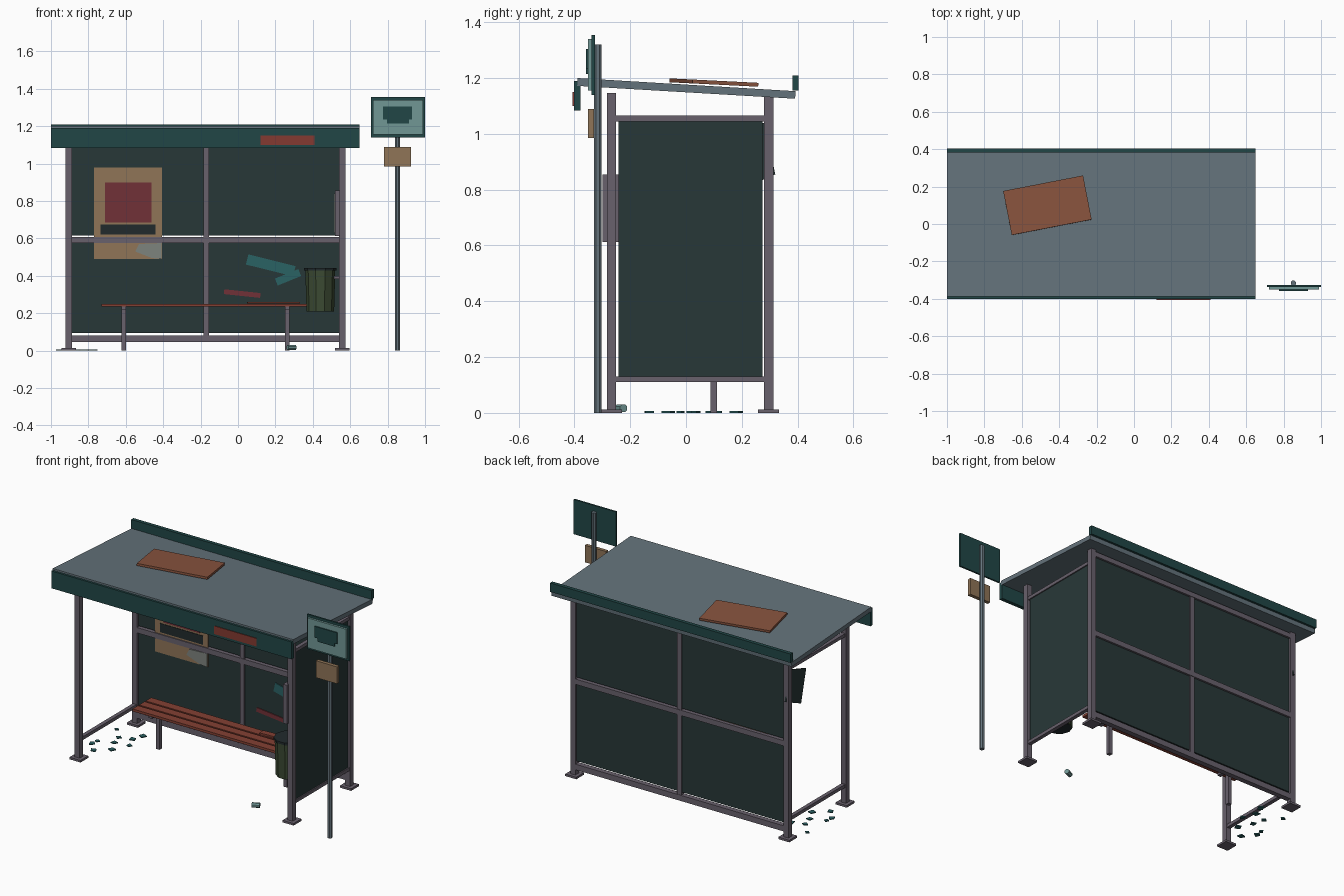
import bpy, bmesh, math, random
from mathutils import Matrix, Vector

if "Cube" in bpy.data.objects:
    bpy.data.objects.remove(bpy.data.objects["Cube"])

random.seed(4)


def mat(name, rgb):
    m = bpy.data.materials.new(name)
    m.diffuse_color = (*[(c / 255) ** 2.2 for c in rgb], 1)
    m.use_nodes = True
    m.node_tree.nodes["Principled BSDF"].inputs["Base Color"].default_value = m.diffuse_color
    return m


STEEL = mat("steel", (104, 97, 108))
ROOF = mat("roof_grey", (100, 114, 122))
TEAL = mat("dark_teal", (38, 72, 72))
GLASS = mat("dark_glass", (44, 58, 58))
WOOD = mat("red_wood", (130, 66, 54))
RUST = mat("rust", (135, 84, 64))
TAN = mat("tan_paper", (142, 116, 88))
RED = mat("faded_red", (112, 52, 58))
BLACK = mat("ink", (38, 46, 48))
PALE = mat("pale_teal", (112, 150, 148))
PAPER = mat("grey_paper", (125, 130, 125))
PAINT = mat("teal_paint", (46, 98, 100))
GREEN = mat("bin_green", (62, 76, 54))
ORANGE = mat("red_strip", (130, 60, 52))


def finish(name, bm, m):
    bmesh.ops.recalc_face_normals(bm, faces=bm.faces)
    me = bpy.data.meshes.new(name)
    bm.to_mesh(me)
    bm.free()
    me.materials.append(m)
    ob = bpy.data.objects.new(name, me)
    bpy.context.collection.objects.link(ob)
    return ob


def box(name, x, y, z, m, axis="Y", angle=0):
    """Box from (min, max) ranges, turned about its centre."""
    r = (x, y, z)
    bm = bmesh.new()
    bmesh.ops.create_cube(bm, size=1)
    size = [b - a for a, b in r]
    mid = Vector([(a + b) / 2 for a, b in r])
    bm.transform(Matrix.Translation(mid) @ Matrix.Rotation(math.radians(angle), 4, axis)
                 @ Matrix.Diagonal((*size, 1)))
    return finish(name, bm, m)


def prism(name, pts, axis, lo, hi, m):
    """Flat outline pushed from lo to hi along x, y or z."""
    def place(p, d):
        v = list(p)
        v.insert("XYZ".index(axis), d)
        return v
    bm = bmesh.new()
    f = bm.faces.new([bm.verts.new(place(p, lo)) for p in pts])
    new = bmesh.ops.extrude_face_region(bm, geom=[f])["geom"]
    off = Vector(place((0, 0), hi - lo))
    bmesh.ops.translate(bm, verts=[v for v in new if isinstance(v, bmesh.types.BMVert)], vec=off)
    return finish(name, bm, m)


def tube(name, loc, r0, r1, h, n, m, rot=Matrix()):
    bm = bmesh.new()
    bmesh.ops.create_cone(bm, cap_ends=True, segments=n, radius1=r0, radius2=r1, depth=h)
    bm.transform(Matrix.Translation(loc) @ rot @ Matrix.Rotation(math.pi / n, 4, "Z"))
    return finish(name, bm, m)


XL, XR, XM, YF, YB = -0.905, 0.557, -0.17, -0.267, 0.296
W = 0.017

# posts and foot plates
for sx, x in (("left", XL), ("right", XR)):
    for sy, y, top in (("front", YF, 1.147), ("back", YB, 1.135)):
        box(f"{sy}_{sx}_post", (x - W, x + W), (y - W, y + W), (0, top), STEEL)
        box(f"{sy}_{sx}_foot", (x - .038, x + .038), (y - .038, y + .038), (0, .013), STEEL)
    # side rails
    for nm, z in (("bottom", .11), ("top", 1.045)):
        box(f"{sx}_side_{nm}_rail", (x - .012, x + .012), (YF + W, YB - W), (z, z + .02), STEEL)

# back wall rails, mullion and glass
for nm, z0, z1 in (("bottom", .045, .08), ("middle", .575, .608), ("top", 1.09, 1.12)):
    box(f"back_{nm}_rail", (XL + W, XR - W), (YB - .016, YB + .016), (z0, z1), STEEL)
box("back_mullion", (XM - .014, XM + .014), (YB - .013, YB + .013), (.08, 1.09), STEEL)
for sx, x0, x1 in (("left", XL + W, XM - .013), ("right", XM + .013, XR - W)):
    for nm, z0, z1 in (("lower", .095, .575), ("upper", .615, 1.09)):
        box(f"back_{nm}_{sx}_glass", (x0, x1), (.292, .3), (z0, z1), GLASS)

# right side glass, and the shard left in the broken left side
box("right_side_glass", (XR - .005, XR + .005), (-.242, .275), (.123, 1.05), GLASS)
prism("left_glass_shard", [(.28, 1.04), (.12, .99), (.17, .79), (.32, .855)],
      "X", XL - .004, XL + .004, GLASS)

# sloped roof, fascias, patch
prism("roof", [(-.388, 1.2), (.393, 1.153), (.391, 1.126), (-.39, 1.172)], "X", -1, .65, ROOF)
box("front_fascia", (-1, .65), (-.402, -.379), (1.083, 1.19), TEAL)
box("back_fascia", (-1, .65), (.381, .404), (1.155, 1.21), TEAL)
box("fascia_strip", (.12, .41), (-.406, -.401), (1.1, 1.15), ORANGE)
patch = box("roof_patch", (-.2175, .2175), (-.12, .12), (-.007, .007), RUST)
patch.matrix_world = (Matrix.Translation((-.463, .1, 1.184)) @ Matrix.Rotation(-.05, 4, "X")
                      @ Matrix.Rotation(math.radians(11), 4, "Z"))

# bench
for i in range(3):
    y = .035 + i * .065
    box(f"seat_slat_{i + 1}", (-.73, .385), (y - .027, y + .027), (.235, .25), WOOD)
box("loose_slat", (.05, .33), (.145, .185), (.251, .261), WOOD, "Z", 3)
for nm, x in (("left", -.612), ("right", .264)):
    box(f"bench_{nm}_leg", (x - .012, x + .012), (.088, .112), (0, .225), STEEL)
    box(f"bench_{nm}_bearer", (x - .012, x + .012), (.015, .185), (.22, .236), STEEL)

# poster
box("poster_sheet", (-.77, -.407), (.286, .291), (.49, .98), TAN)
box("poster_picture", (-.71, -.462), (.283, .287), (.685, .9), RED)
box("poster_caption", (-.735, -.44), (.283, .287), (.62, .675), BLACK)
prism("poster_torn_corner", [(-.55, .53), (-.53, .57), (-.41, .575), (-.41, .49), (-.46, .495)],
      "Y", .28, .286, PAPER)

# paint strokes on the back glass
box("paint_stroke_upper", (.045, .305), (.286, .291), (.428, .484), PAINT, "Y", 14)
box("paint_stroke_lower", (.2, .335), (.284, .289), (.372, .412), PAINT, "Y", -22)
box("paint_stroke_red", (-.075, .12), (.286, .291), (.292, .318), RED, "Y", 6)

# timetable case on the inside of the right glass
box("timetable_case", (.518, .545), (-.3, -.1), (.613, .855), STEEL)
box("timetable_sheet", (.514, .519), (-.285, -.115), (.63, .84), PAPER)

# litter bin with rim, dark mouth and bracket
BX, BY = .44, -.13
tube("bin_body", (BX, BY, .32), .074, .08, .22, 10, GREEN)
tube("bin_rim", (BX, BY, .435), .086, .086, .014, 10, BLACK)
tube("bin_base", (BX, BY, .212), .068, .068, .008, 10, BLACK)
box("bin_bracket", (.5, .555), (BY - .02, BY + .02), (.383, .398), STEEL)

# stop pole, sign and route plate
PX = .852
tube("sign_pole", (PX, -.316, .66), .015, .015, 1.32, 8, ROOF)
box("sign_back", (.71, 1), (-.338, -.327), (1.14, 1.355), TEAL)
box("sign_face", (.722, .988), (-.351, -.337), (1.155, 1.34), PALE)
box("sign_symbol_top", (.775, .93), (-.358, -.35), (1.235, 1.305), TEAL)
box("sign_symbol_base", (.797, .913), (-.358, -.35), (1.215, 1.235), TEAL)
box("route_plate", (.78, .925), (-.351, -.329), (.985, 1.09), TAN)

# broken glass on the ground
spots = [(-.95, .17), (-.8, .115), (-.95, -.02), (-.9, -.135), (-.82, -.065),
         (-.86, .015), (-.96, -.06), (-.78, .18), (-.88, .09), (-.77, .03)]
for i, (x, y) in enumerate(spots):
    a = random.uniform(0, 6.28)
    pts = []
    for k in range(4):
        r = random.uniform(.013, .026)
        pts.append((x + r * math.cos(a + k * 1.57), y + r * math.sin(a + k * 1.57)))
    prism(f"glass_fragment_{i + 1}", pts, "Z", 0, .006, PAINT)

# dropped can
turn = Matrix.Rotation(math.radians(25), 4, "Z") @ Matrix.Rotation(math.pi / 2, 4, "Y")
tube("dropped_can", (.286, -.233, .017), .015, .015, .046, 8, PALE, turn)
